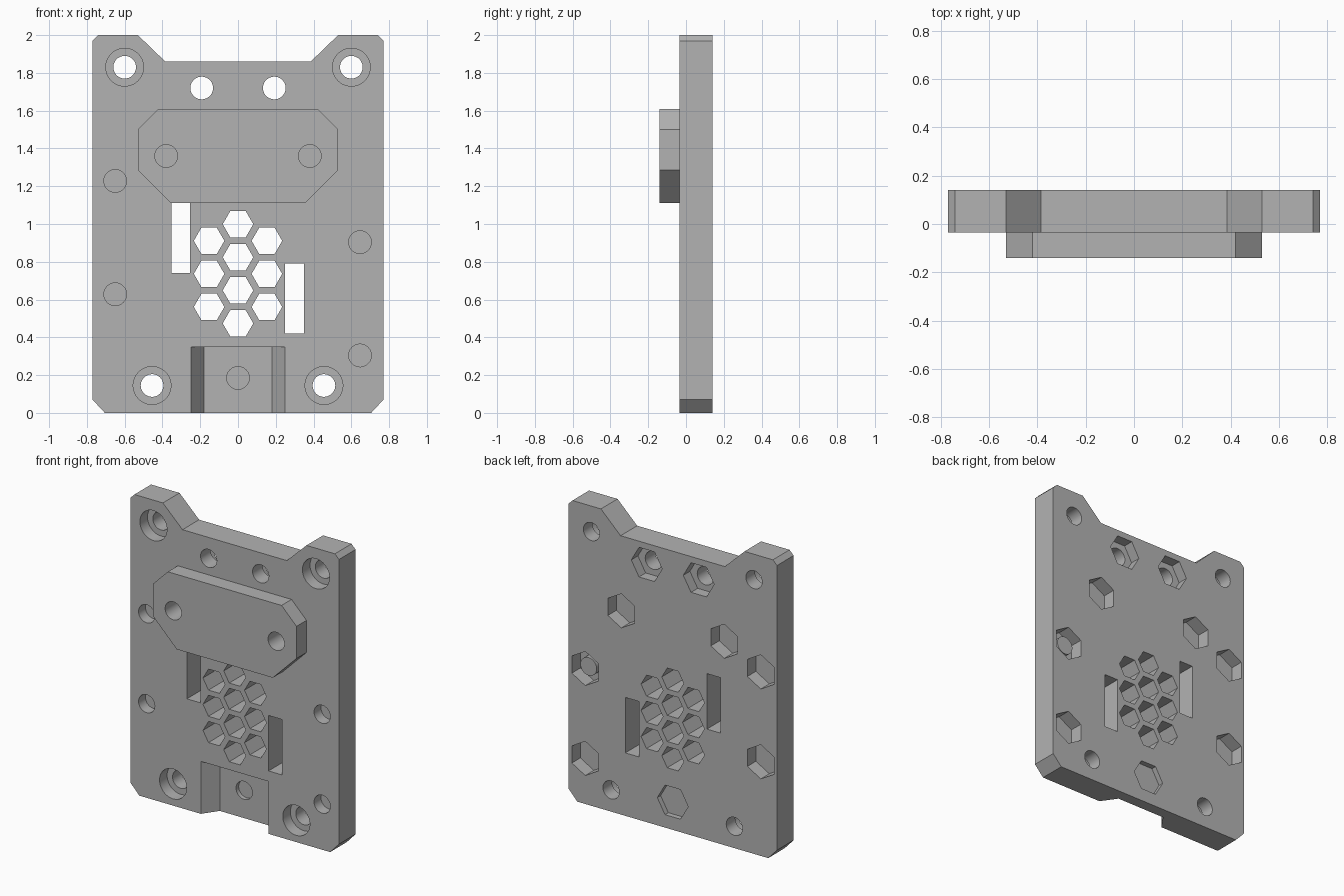
import bpy, bmesh
from math import cos, sin, pi, radians

FRONT, BACK, PAD = -0.035, 0.14, -0.14   # depth of the plate faces and of the pad face
SKIN = 0.012                             # thin layer left between bores and nut pockets

cube = bpy.data.objects.get("Cube")
if cube:
    bpy.data.objects.remove(cube, do_unlink=True)

grey = bpy.data.materials.new("plain grey")
grey.use_nodes = True
colour = (0.45, 0.45, 0.45, 1)
grey.diffuse_color = colour
grey.node_tree.nodes["Principled BSDF"].inputs["Base Color"].default_value = colour


def add_prism(bm, outline, y0, y1):
    """Extrude an x-z outline from depth y0 to y1."""
    face = bm.faces.new([bm.verts.new((x, y0, z)) for x, z in outline])
    new = bmesh.ops.extrude_face_region(bm, geom=[face])["geom"]
    moved = [v for v in new if isinstance(v, bmesh.types.BMVert)]
    bmesh.ops.translate(bm, verts=moved, vec=(0, y1 - y0, 0))


def ring(x, z, r, sides=48, turn=0):
    return [(x + r * cos(turn + 2 * pi * i / sides), z + r * sin(turn + 2 * pi * i / sides))
            for i in range(sides)]


def box(x0, x1, z0, z1):
    return [(x0, z0), (x1, z0), (x1, z1), (x0, z1)]


def mirrored(half):
    """Close a right-hand half outline with its mirror image."""
    return half + [(-x, z) for x, z in reversed(half)]


def make(name, prisms):
    bm = bmesh.new()
    for outline, y0, y1 in prisms:
        add_prism(bm, outline, y0, y1)
    bmesh.ops.recalc_face_normals(bm, faces=bm.faces)
    mesh = bpy.data.meshes.new(name)
    bm.to_mesh(mesh)
    bm.free()
    mesh.materials.append(grey)
    obj = bpy.data.objects.new(name, mesh)
    bpy.context.collection.objects.link(obj)
    return obj


def combine(target, tool, operation):
    """Apply a boolean and drop the tool."""
    mod = target.modifiers.new(operation, 'BOOLEAN')
    mod.operation, mod.solver, mod.object = operation, 'EXACT', tool
    tool.hide_render = True
    bpy.context.view_layer.objects.active = target
    bpy.ops.object.modifier_apply(modifier=mod.name)
    bpy.data.objects.remove(tool, do_unlink=True)


# Plate with notched top edge and raised pad
plate = make("mounting_plate", [(mirrored(
    [(0.705, 0), (0.77, 0.07), (0.77, 1.97), (0.74, 2), (0.53, 2), (0.385, 1.86)]), FRONT, BACK)])
pad = make("raised_pad", [(mirrored(
    [(0.355, 1.11), (0.53, 1.285), (0.53, 1.5), (0.42, 1.61)]), PAD, FRONT + 0.02)])
combine(plate, pad, 'UNION')

# Bottom recess with sloping sides
floor = FRONT + 0.1
recess = make("recess_cutter", [(box(-0.18, 0.18, -0.1, 0.35), FRONT - 0.1, floor)])
for v in recess.data.vertices:
    if v.co.y < FRONT:
        v.co.x *= 0.32 / 0.18
combine(plate, recess, 'DIFFERENCE')

bores, pockets = [], []
through = (FRONT - 0.05, BACK + 0.05)

# Counterbored corner screw holes
for x, z in ((0.6, 1.83), (0.455, 0.145)):
    for s in (-1, 1):
        bores.append((ring(s * x, z, 0.06), *through))
        pockets.append((ring(s * x, z, 0.1), FRONT - 0.05, FRONT + 0.08))

# Upper through holes and pad holes, with nut pockets behind
for s in (-1, 1):
    bores.append((ring(s * 0.192, 1.72, 0.06), *through))
    pockets.append((ring(s * 0.192, 1.72, 0.114, 6), BACK - 0.07, BACK + 0.05))
    bores.append((ring(s * 0.38, 1.36, 0.06), PAD - 0.05, BACK - 0.09 - SKIN))
    pockets.append((ring(s * 0.38, 1.36, 0.114, 6, pi / 6), BACK - 0.09, BACK + 0.05))

# Side holes with nut pockets behind
for x, z in ((-0.65, 1.228), (-0.65, 0.628), (0.646, 0.904), (0.646, 0.304)):
    bores.append((ring(x, z, 0.06), FRONT - 0.05, BACK - 0.09 - SKIN))
    pockets.append((ring(x, z, 0.114, 6, pi / 6), BACK - 0.09, BACK + 0.05))

# Hole in the recess
bores.append((ring(0, 0.185, 0.06), floor - 0.05, BACK - 0.035 - SKIN))
pockets.append((ring(0, 0.185, 0.114, 6), BACK - 0.035, BACK + 0.05))

# Honeycomb vent: three columns of hexagons
for x, z0, count in ((-0.153, 0.561, 3), (0, 0.474, 4), (0.153, 0.561, 3)):
    for i in range(count):
        bores.append((ring(x, z0 + i * 0.175, 0.081, 6), *through))

# Strap slots
bores.append((box(-0.353, -0.253, 0.74, 1.11), *through))
bores.append((box(0.25, 0.35, 0.42, 0.79), *through))

combine(plate, make("bore_cutter", bores), 'DIFFERENCE')
combine(plate, make("pocket_cutter", pockets), 'DIFFERENCE')

# Peg standing in one nut pocket
peg = make("pocket_peg", [(ring(0.646, 0.904, 0.06), BACK - 0.09, BACK - 0.035)])

for obj in (plate, peg):
    bpy.ops.object.select_all(action='DESELECT')
    obj.select_set(True)
    bpy.context.view_layer.objects.active = obj
    bpy.ops.object.shade_smooth_by_angle(angle=radians(25))
